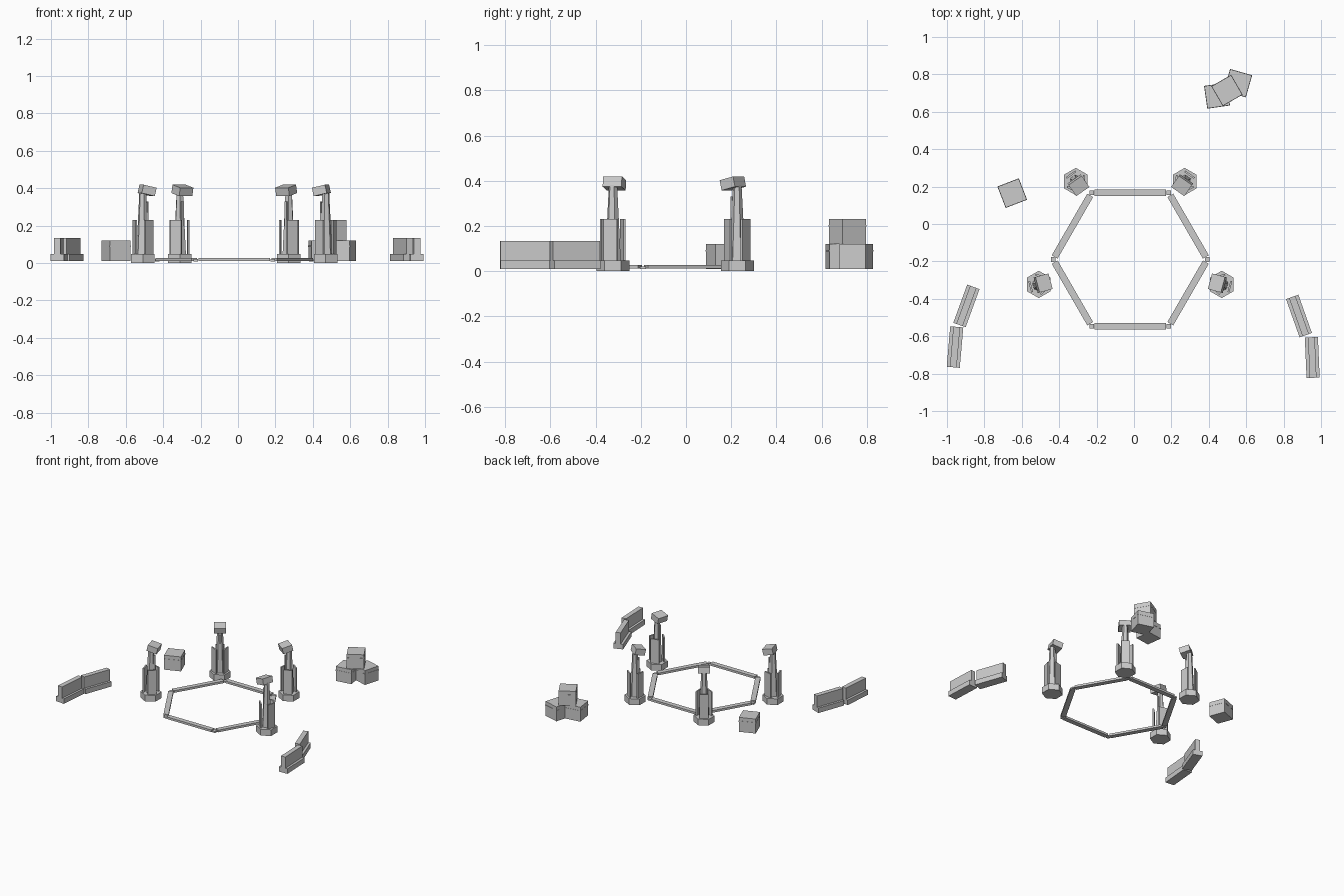
import bpy
from math import atan2, cos, sin, pi, radians
from mathutils import Matrix, Vector

cube = bpy.data.objects.get("Cube")
if cube:
    bpy.data.objects.remove(cube, do_unlink=True)

grey = bpy.data.materials.new("plain_grey")
grey.use_nodes = True
COLOR = (0.6, 0.6, 0.6, 1)
grey.diffuse_color = COLOR
grey.node_tree.nodes["Principled BSDF"].inputs["Base Color"].default_value = COLOR

CENTRE = Vector((-0.02, -0.19, 0))


def finish(name):
    ob = bpy.context.object
    ob.name = name
    ob.data.materials.append(grey)
    return ob


def box(name, frame, offset, size, pitch=0):
    """Box of the given size, placed at an offset inside a part's frame."""
    bpy.ops.mesh.primitive_cube_add(size=1)
    ob = finish(name)
    ob.matrix_world = (frame @ Matrix.Translation(offset)
                       @ Matrix.Rotation(pitch, 4, 'Y')
                       @ Matrix.Diagonal((*size, 1)))
    return ob


def hexagon(name, x, y, z0, z1, r0, r1, turn=0):
    bpy.ops.mesh.primitive_cone_add(vertices=6, radius1=r0, radius2=r1, depth=z1 - z0,
                                    location=(x, y, (z0 + z1) / 2), rotation=(0, 0, turn))
    return finish(name)


def frame_at(x, y, angle):
    return Matrix.Translation((x, y, 0)) @ Matrix.Rotation(angle, 4, 'Z')


# Hexagonal floor ring: six beams and small corner joints
for i in range(6):
    beam = frame_at(CENTRE.x, CENTRE.y, i * pi / 3 + pi / 6)
    box("ring_beam", beam, (0.357, 0, 0.019), (0.036, 0.38, 0.016))
    a = i * pi / 3
    joint = frame_at(CENTRE.x + 0.412 * cos(a), CENTRE.y + 0.412 * sin(a), 0)
    box("ring_joint", joint, (0, 0, 0.015), (0.025, 0.025, 0.012))

# Four pylons, each turned toward the ring centre
for side in (-1, 1):
    for dx, y in ((0.291, 0.227), (0.489, -0.323)):
        x = CENTRE.x + side * dx
        facing = atan2(CENTRE.y - y, CENTRE.x - x)
        frame = frame_at(x, y, facing)
        hexagon("pylon_base", x, y, 0, 0.047, 0.073, 0.073)
        hexagon("pylon_shaft", x, y, 0.045, 0.38, 0.036, 0.019, facing)
        for k in (-1, 1, 3):
            panel = frame @ Matrix.Rotation(k * pi / 3, 4, 'Z')
            box("pylon_panel", panel, (0.045, 0, 0.138), (0.01, 0.062, 0.185))
        box("pylon_strip", frame, (0.027, 0, 0.19), (0.008, 0.014, 0.28))
        box("pylon_head", frame, (0.024, 0, 0.388), (0.074, 0.086, 0.046), radians(13))

# Barriers: a wide foot with a thin wall on top
for x, y, degrees in ((0.882, -0.492, 19.5), (0.953, -0.714, 2.5),
                      (-0.896, -0.438, -20), (-0.957, -0.658, -5)):
    frame = frame_at(x, y, radians(degrees))
    box("barrier_foot", frame, (0, 0, 0.029), (0.07, 0.217, 0.038))
    box("barrier_wall", frame, (0, 0, 0.091), (0.036, 0.217, 0.086))

# Crates with a thin seam band below the lid
for x, y, z, degrees in ((0.444, 0.686, 0.01, 8), (0.556, 0.753, 0.01, -16),
                         (0.497, 0.714, 0.12, 30), (-0.651, 0.165, 0.01, 21)):
    frame = frame_at(x, y, radians(degrees))
    box("crate", frame, (0, 0, z + 0.055), (0.12, 0.12, 0.11))
    box("crate_band", frame, (0, 0, z + 0.08), (0.123, 0.123, 0.007))
